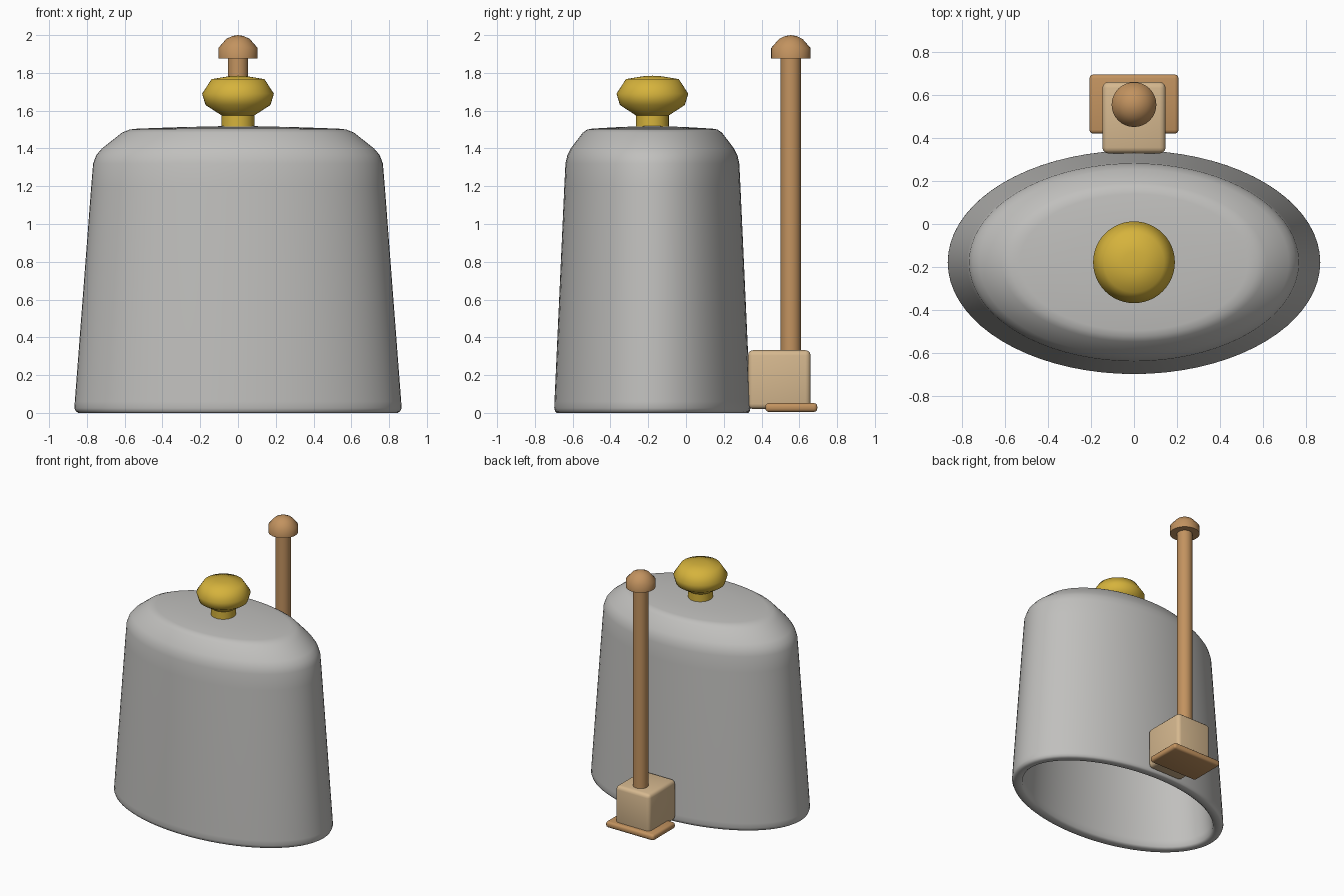
import bpy, bmesh, math

cube = bpy.data.objects.get("Cube")
if cube:
    bpy.data.objects.remove(cube, do_unlink=True)


def material(name, rgb):
    m = bpy.data.materials.new(name)
    m.use_nodes = True
    m.diffuse_color = (*rgb, 1)
    bsdf = next(n for n in m.node_tree.nodes if n.type == 'BSDF_PRINCIPLED')
    bsdf.inputs["Base Color"].default_value = (*rgb, 1)
    return m


GREY = material("grey_metal", (0.53, 0.525, 0.51))
GOLD = material("gold", (0.67, 0.45, 0.045))
BROWN = material("brown_wood", (0.54, 0.29, 0.115))
PALE = material("pale_wood", (0.67, 0.48, 0.275))


def finish(name, bm, mat, location, angle):
    bmesh.ops.recalc_face_normals(bm, faces=bm.faces)
    me = bpy.data.meshes.new(name)
    bm.to_mesh(me)
    bm.free()
    me.materials.append(mat)
    ob = bpy.data.objects.new(name, me)
    ob.location = location
    bpy.context.collection.objects.link(ob)
    bpy.ops.object.select_all(action='DESELECT')
    ob.select_set(True)
    bpy.context.view_layer.objects.active = ob
    bpy.ops.object.shade_smooth_by_angle(angle=math.radians(angle))
    return ob


def lathe(name, profile, mat, y, squash=1.0, steps=48, angle=50):
    """Turn (radius, height, wall inset) points about z; squash flattens y."""
    bm = bmesh.new()
    rings = []
    for r, z, inset in profile:
        if r == 0:
            rings.append([bm.verts.new((0, 0, z))] * steps)
            continue
        turns = [math.tau * i / steps for i in range(steps)]
        rings.append([bm.verts.new(((r - inset) * math.cos(a),
                                    (r * squash - inset) * math.sin(a), z))
                      for a in turns])
    for low, high in zip(rings, rings[1:]):
        for i in range(steps):
            j = (i + 1) % steps
            corners = dict.fromkeys((low[i], low[j], high[j], high[i]))
            bm.faces.new(list(corners))
    return finish(name, bm, mat, (0, y, 0), angle)


def box(name, low, high, bevel, mat):
    bm = bmesh.new()
    bmesh.ops.create_cube(bm, size=1)
    size = [b - a for a, b in zip(low, high)]
    bmesh.ops.scale(bm, vec=size, verts=bm.verts)
    bmesh.ops.bevel(bm, geom=bm.edges[:], offset=bevel, segments=3,
                    profile=0.5, affect='EDGES')
    centre = [(a + b) / 2 for a, b in zip(low, high)]
    return finish(name, bm, mat, centre, 35)


BELL_Y = -0.178
POLE_Y = 0.555

# Hollow oval bell: outer wall from the crown down, then the inside back up
outer = [(0, 1.52), (0.30, 1.513), (0.53, 1.505), (0.575, 1.5), (0.615, 1.483),
         (0.72, 1.4), (0.75, 1.365), (0.767, 1.32), (0.777, 1.2),
         (0.864, 0.06), (0.866, 0.025), (0.858, 0.008)]
rim = [(0.845, 0.0, 0), (0.866, 0.0, 0.06), (0.866, 0.012, 0.075)]
inner = [(0.864, 0.06, 0.08), (0.777, 1.2, 0.08), (0.767, 1.3, 0.08),
         (0.72, 1.36, 0.08), (0.59, 1.43, 0.07), (0, 1.45, 0)]
lathe("bell_body", [(r, z, 0) for r, z in outer] + rim + inner,
      GREY, BELL_Y, squash=0.6, steps=72)

# Turned knob on a short neck
knob = [(0, 1.49), (0.087, 1.49), (0.087, 1.575), (0.172, 1.63), (0.19, 1.69),
        (0.14, 1.767), (0.05, 1.782), (0, 1.785)]
lathe("knob", [(r, z, 0) for r, z in knob], GOLD, BELL_Y)

# Upright pole with a domed cap
pole = [(0, 0.3), (0.054, 0.3), (0.054, 1.9), (0, 1.9)]
lathe("pole", [(r, z, 0) for r, z in pole], BROWN, POLE_Y, steps=32)
cap = [(0, 1.875), (0.104, 1.875), (0.104, 1.932), (0.062, 1.98),
       (0.03, 1.995), (0, 2.0)]
lathe("pole_cap", [(r, z, 0) for r, z in cap], BROWN, POLE_Y, steps=32)

# Block that holds the pole, and the foot plate beneath it
box("pole_block", (-0.147, 0.328, 0.02), (0.147, 0.66, 0.332), 0.028, PALE)
box("foot_plate", (-0.207, 0.42, 0.005), (0.207, 0.695, 0.052), 0.018, BROWN)
